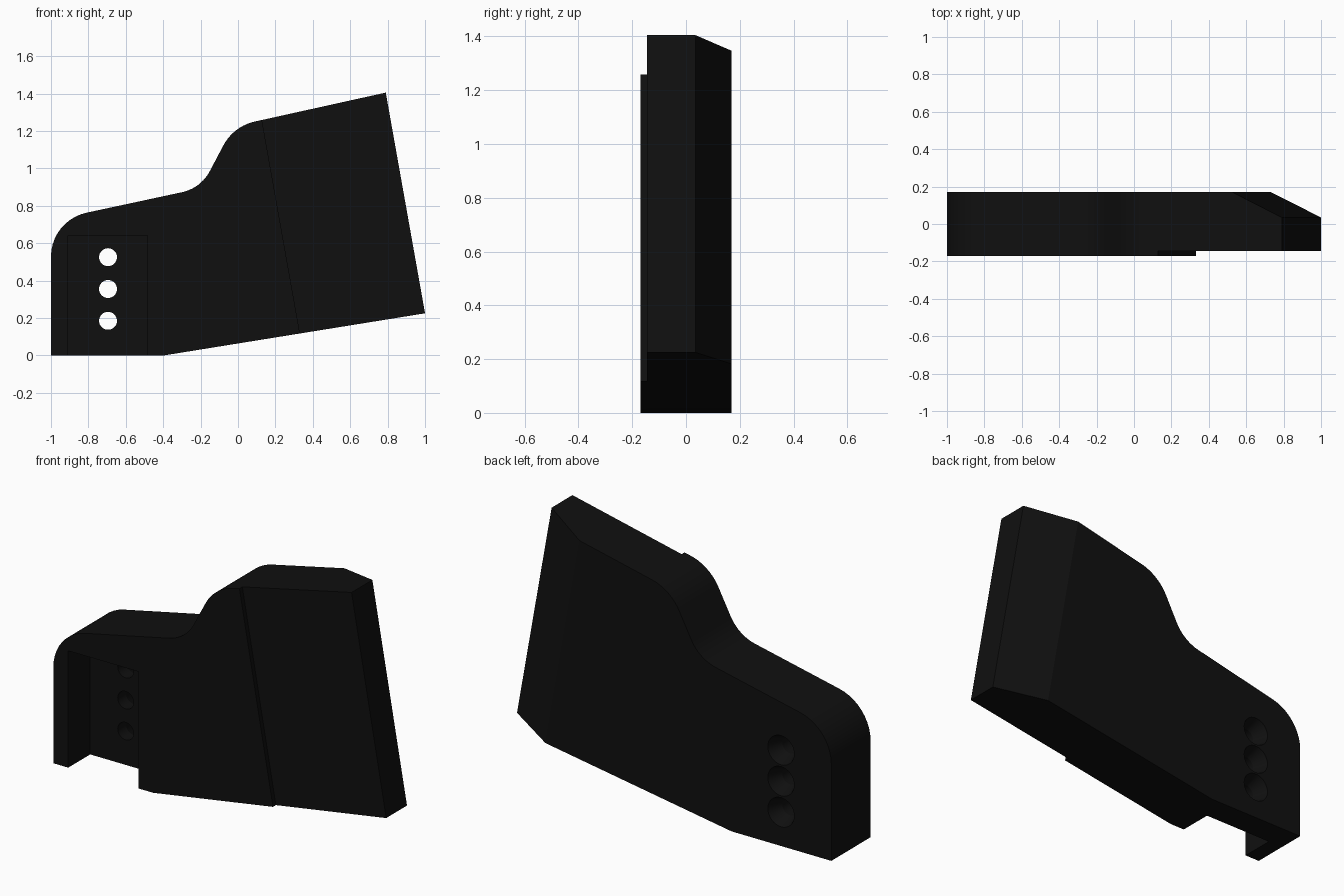
import bpy, bmesh, math
from mathutils import Vector, Matrix

cube = bpy.data.objects.get("Cube")
if cube:
    bpy.data.objects.remove(cube, do_unlink=True)

FRONT, BACK = -0.17, 0.17

black = bpy.data.materials.new("matte_black")
black.use_nodes = True
colour = (0.005, 0.005, 0.005, 1)
black.diffuse_color = colour
bsdf = black.node_tree.nodes["Principled BSDF"]
bsdf.inputs["Base Color"].default_value = colour
bsdf.inputs["Roughness"].default_value = 0.6


def fillet(prev, corner, nxt, radius, steps=10):
    """Arc points that round one corner of an outline."""
    p, a, b = Vector(corner), Vector(prev), Vector(nxt)
    da, db = (a - p).normalized(), (b - p).normalized()
    half = da.angle(db) / 2
    centre = p + (da + db).normalized() * radius / math.sin(half)
    start = p + da * radius / math.tan(half) - centre
    end = p + db * radius / math.tan(half) - centre
    sweep = start.angle_signed(end)  # clockwise positive
    return [centre + Matrix.Rotation(-sweep * i / steps, 2) @ start
            for i in range(steps + 1)]


def make_object(name, bm):
    bmesh.ops.recalc_face_normals(bm, faces=bm.faces)
    mesh = bpy.data.meshes.new(name)
    bm.to_mesh(mesh)
    bm.free()
    mesh.materials.append(black)
    obj = bpy.data.objects.new(name, mesh)
    bpy.context.collection.objects.link(obj)
    return obj


def prism(outline, y0, y1):
    """Extrude an x-z outline along y."""
    bm = bmesh.new()
    face = bm.faces.new([bm.verts.new((x, y0, z)) for x, z in outline])
    new = bmesh.ops.extrude_face_region(bm, geom=[face])["geom"]
    verts = [v for v in new if isinstance(v, bmesh.types.BMVert)]
    bmesh.ops.translate(bm, verts=verts, vec=(0, y1 - y0, 0))
    bmesh.ops.recalc_face_normals(bm, faces=bm.faces)
    return bm


def cut(target, cutter):
    """Subtract the cutter and discard it."""
    cutter.hide_render = True
    mod = target.modifiers.new("cut", 'BOOLEAN')
    mod.operation, mod.solver, mod.object = 'DIFFERENCE', 'EXACT', cutter
    bpy.context.view_layer.objects.active = target
    bpy.ops.object.modifier_apply(modifier=mod.name)
    bpy.data.objects.remove(cutter, do_unlink=True)


# Side outline: corner x, z and rounding radius
corners = [((-1, 0), 0), ((-0.395, 0), 0), ((1, 0.225), 0), ((0.79, 1.405), 0),
           ((-0.024, 1.225), 0.25), ((-0.199, 0.894), 0.22), ((-1, 0.722), 0.24)]
outline = []
for i, (point, radius) in enumerate(corners):
    if radius:
        outline += fillet(corners[i - 1][0], point,
                          corners[(i + 1) % len(corners)][0], radius)
    else:
        outline.append(Vector(point))
bm = prism(outline, FRONT, BACK)

# Slanted bevel on the rear of the +x end, parallel to the end face
normal = Vector((0.135 * 0.985, 0.27, 0.135 * 0.175))
sliced = bmesh.ops.bisect_plane(bm, geom=bm.verts[:] + bm.edges[:] + bm.faces[:],
                                plane_co=(0.79, 0.035, 1.405), plane_no=normal,
                                clear_outer=True)
rim = [e for e in sliced["geom_cut"] if isinstance(e, bmesh.types.BMEdge)]
bmesh.ops.contextual_create(bm, geom=rim)
body = make_object("grip_body", bm)

# Shallow step across the front, parallel to the end face
cut(body, make_object("step_cutter", prism(
    [(0.375, -0.13), (1.5, -0.13), (1.5, 1.6), (0.067, 1.6)], FRONT - 0.1, -0.145)))

# Deep channel in the front, open at the bottom
cut(body, make_object("channel_cutter", prism(
    [(-0.91, -0.1), (-0.485, -0.1), (-0.485, 0.64), (-0.91, 0.64)],
    FRONT - 0.1, 0.02)))

# Three countersunk screw holes through the channel floor
for z in (0.185, 0.355, 0.525):
    bm = bmesh.new()
    rings = []
    for y, r in ((-0.1, 0.048), (0.09, 0.048), (BACK, 0.08), (0.25, 0.08)):
        rings.append([bm.verts.new((-0.695 + r * math.cos(a), y, z + r * math.sin(a)))
                      for a in (2 * math.pi * k / 32 for k in range(32))])
    for low, high in zip(rings, rings[1:]):
        for k in range(32):
            n = (k + 1) % 32
            bm.faces.new((low[k], low[n], high[n], high[k]))
    bm.faces.new(rings[0])
    bm.faces.new(rings[-1])
    cut(body, make_object("hole_cutter", bm))

# Smooth the rounded corners and holes, keep real edges sharp
bpy.ops.object.select_all(action='DESELECT')
body.select_set(True)
bpy.context.view_layer.objects.active = body
bpy.ops.object.shade_smooth_by_angle(angle=math.radians(20))
